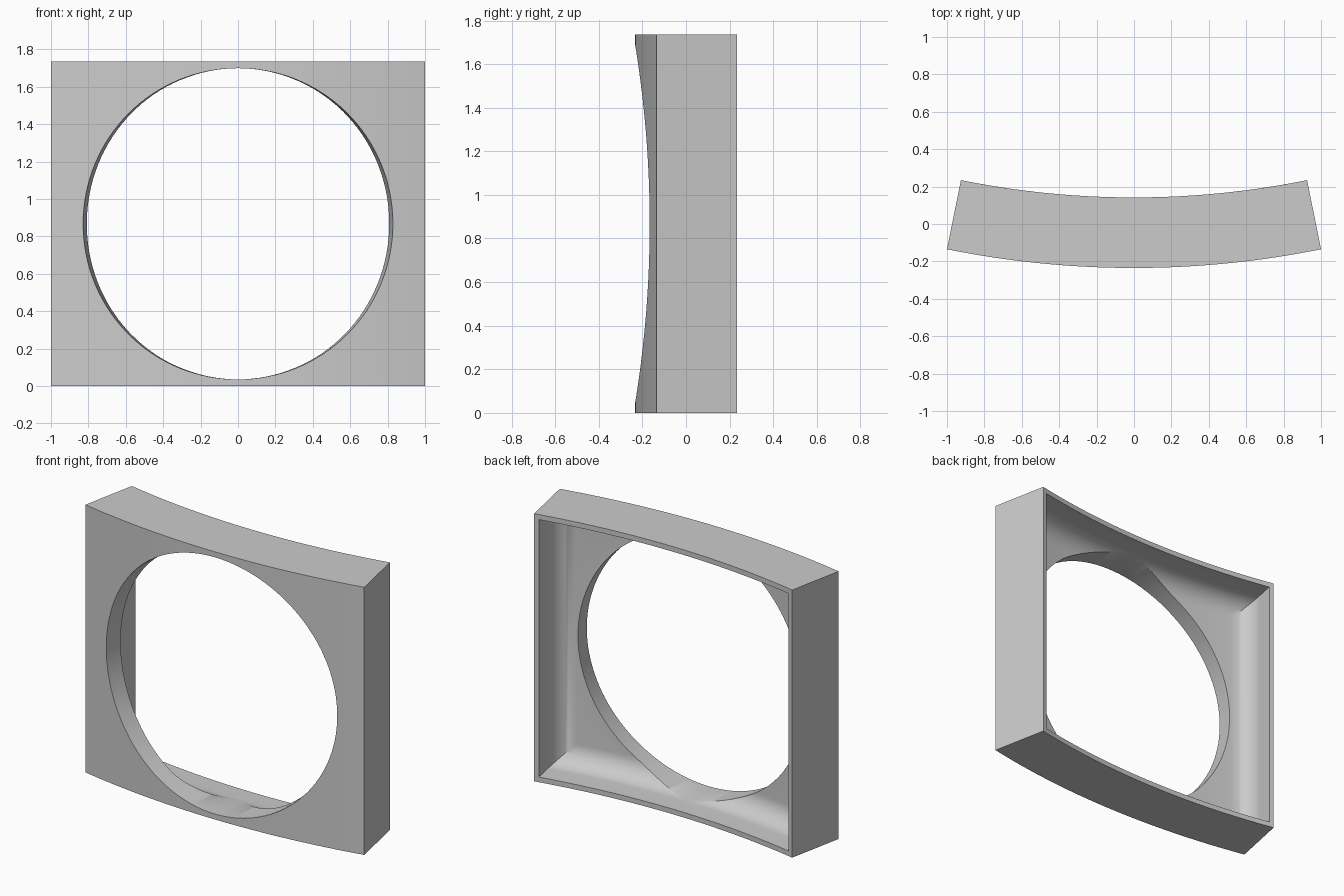
import bpy, bmesh, math

if "Cube" in bpy.data.objects:
    bpy.data.objects.remove(bpy.data.objects["Cube"], do_unlink=True)

R = 5.05                      # radius of the curved front
CENTRE_Y = R - 0.235
HALF_ANGLE = math.asin(1 / R)
HALF_W = R * HALF_ANGLE       # half width along the arc
H = 1.735
DEPTH, WALL, FILLET, PLATE = 0.377, 0.033, 0.13, 0.12
HOLE = 0.832
COLS = 48


def bend(u, depth, z):
    """Wrap a flat point (along arc, depth from front, height) onto the curve."""
    a, r = u / R, R - depth
    return (r * math.sin(a), CENTRE_Y - r * math.cos(a), z)


def ring(bm, inset, depth):
    """Bent rectangle: bottom row left to right, then top row right to left."""
    w = HALF_W - inset
    us = [w * (2 * i / COLS - 1) for i in range(COLS + 1)]
    pts = [(u, inset) for u in us] + [(u, H - inset) for u in reversed(us)]
    return [bm.verts.new(bend(u, depth, z)) for u, z in pts]


def bridge(bm, a, b):
    n = len(a)
    for i in range(n):
        j = (i + 1) % n
        bm.faces.new((a[i], a[j], b[j], b[i]))


def strips(bm, loop):
    n = len(loop)
    for i in range(COLS):
        bm.faces.new((loop[i], loop[i + 1], loop[n - 2 - i], loop[n - 1 - i]))


def make_object(name, bm):
    bmesh.ops.recalc_face_normals(bm, faces=bm.faces)
    mesh = bpy.data.meshes.new(name)
    bm.to_mesh(mesh)
    bm.free()
    obj = bpy.data.objects.new(name, mesh)
    bpy.context.collection.objects.link(obj)
    return obj


# Curved frame: front plate, outer walls, rim, inner walls with a rounded fillet
bm = bmesh.new()
profile = [(0, 0), (0, DEPTH), (WALL, DEPTH)]
for k in range(13):
    t = math.pi / 2 * k / 12
    profile.append((WALL + FILLET * (1 - math.cos(t)),
                    PLATE + FILLET * (1 - math.sin(t))))
loops = [ring(bm, inset, depth) for inset, depth in profile]
for a, b in zip(loops, loops[1:]):
    bridge(bm, a, b)
strips(bm, loops[0])
strips(bm, loops[-1])
frame = make_object("curved_frame", bm)

# Round opening, bent with the frame
bm = bmesh.new()
SIDES = 128
rims = []
for depth in (-0.2, 0.6):
    rims.append([bm.verts.new(bend(HOLE * math.cos(2 * math.pi * i / SIDES), depth,
                                   H / 2 + HOLE * math.sin(2 * math.pi * i / SIDES)))
                 for i in range(SIDES)])
bridge(bm, *rims)
for rim in rims:
    bm.faces.new(rim)
bmesh.ops.triangulate(bm, faces=[f for f in bm.faces if len(f.verts) > 4])
cutter = make_object("opening_cutter", bm)
cutter.hide_render = True

cut = frame.modifiers.new("opening", 'BOOLEAN')
cut.operation = 'DIFFERENCE'
cut.solver = 'EXACT'
cut.object = cutter
for obj in bpy.context.selected_objects:
    obj.select_set(False)
bpy.context.view_layer.objects.active = frame
frame.select_set(True)
bpy.ops.object.modifier_apply(modifier=cut.name)
bpy.data.objects.remove(cutter, do_unlink=True)

# Plain grey finish
grey = bpy.data.materials.new("plain_grey")
grey.use_nodes = True
colour = (0.6, 0.6, 0.6, 1)
grey.diffuse_color = colour
grey.node_tree.nodes["Principled BSDF"].inputs["Base Color"].default_value = colour
frame.data.materials.clear()
frame.data.materials.append(grey)
for p in frame.data.polygons:
    p.material_index = 0
bpy.ops.object.shade_smooth_by_angle(angle=math.radians(30))
